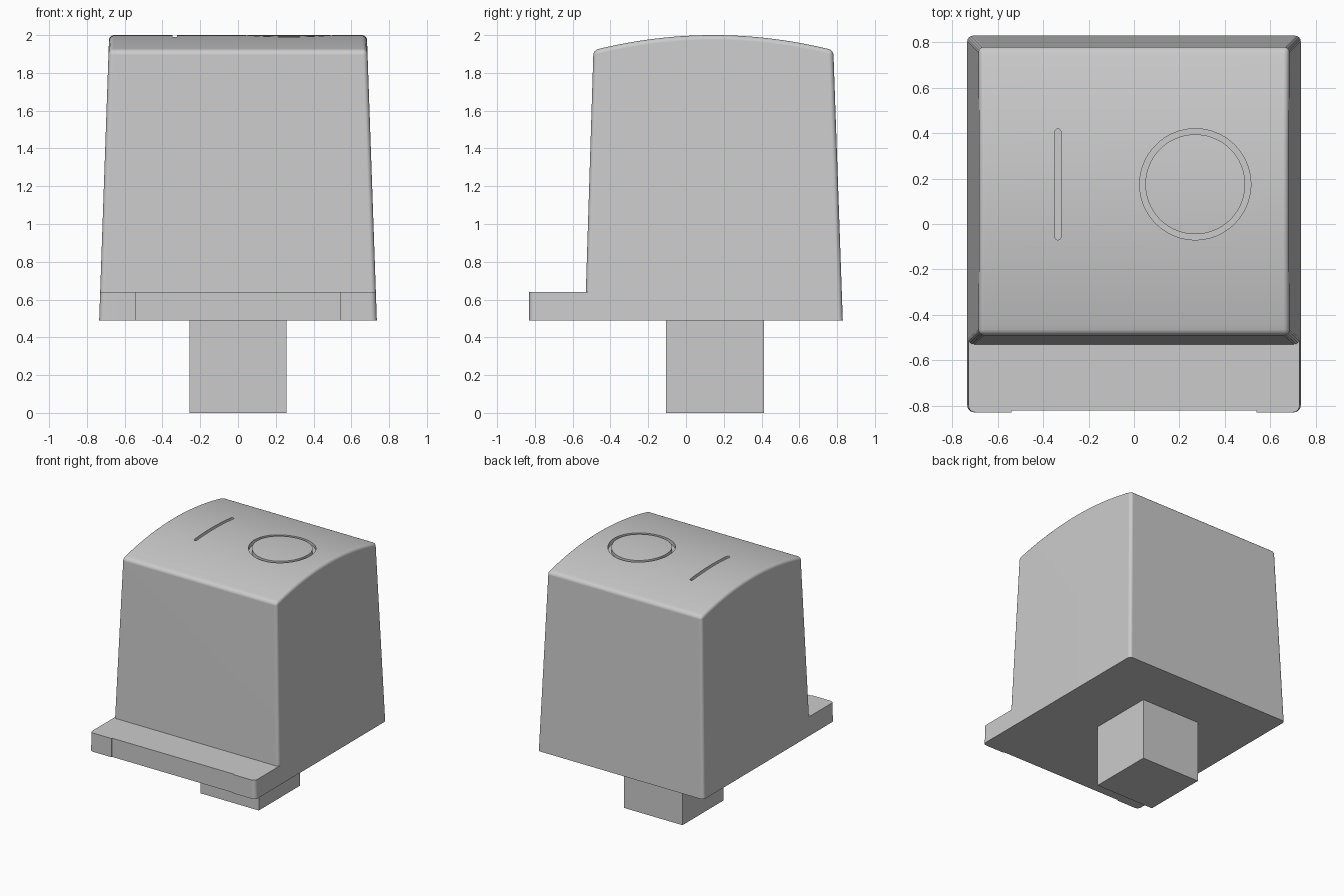
import bpy, bmesh, math

cube = bpy.data.objects.get("Cube")
if cube:
    bpy.data.objects.remove(cube, do_unlink=True)

grey = bpy.data.materials.new("light grey plastic")
grey.use_nodes = True
grey.diffuse_color = (0.6, 0.6, 0.6, 1)
grey.node_tree.nodes["Principled BSDF"].inputs["Base Color"].default_value = (0.6, 0.6, 0.6, 1)

BASE, SHELF, SHOULDER, CROWN = 0.49, 0.64, 1.92, 2.0
MID_Y, HALF_Y = 0.145, 0.635


def half_width(z):
    """Half width of the tapered sides at height z."""
    return 0.735 - 0.05 * (z - BASE) / (SHOULDER - BASE)


def make(name, bm):
    bmesh.ops.recalc_face_normals(bm, faces=bm.faces[:])
    mesh = bpy.data.meshes.new(name)
    bm.to_mesh(mesh)
    bm.free()
    mesh.materials.append(grey)
    obj = bpy.data.objects.new(name, mesh)
    bpy.context.collection.objects.link(obj)
    return obj


def prism(bm, lower, upper):
    """Solid between two matching outlines; returns the lengthwise edges."""
    a = [bm.verts.new(p) for p in lower]
    b = [bm.verts.new(p) for p in upper]
    bm.faces.new(a)
    bm.faces.new(b)
    n = len(a)
    for i in range(n):
        bm.faces.new((a[i], a[(i + 1) % n], b[(i + 1) % n], b[i]))
    return [bm.edges.get((p, q)) for p, q in zip(a, b)]


def box(bm, x0, x1, y0, y1, z0, z1):
    ring = [(x0, y0), (x1, y0), (x1, y1), (x0, y1)]
    return prism(bm, [(x, y, z0) for x, y in ring], [(x, y, z1) for x, y in ring])


def smooth(obj):
    bpy.ops.object.select_all(action="DESELECT")
    obj.select_set(True)
    bpy.context.view_layer.objects.active = obj
    bpy.ops.object.shade_smooth_by_angle(angle=math.radians(30))
    mod = obj.modifiers.new("clean shading", "WEIGHTED_NORMAL")
    mod.keep_sharp = True


# Tapered cap with an arched top: side profile spanned across the width
steps = 28
profile = [(-0.535, BASE)]
for i in range(steps + 1):
    t = 2 * i / steps - 1
    profile.append((MID_Y + HALF_Y * t, CROWN - (CROWN - SHOULDER) * t * t))
profile.append((0.83, BASE))
bm = bmesh.new()
prism(bm, [(-half_width(z), y, z) for y, z in profile],
      [(half_width(z), y, z) for y, z in profile])
bmesh.ops.recalc_face_normals(bm, faces=bm.faces[:])
rim = [e for e in bm.edges
       if e.calc_face_angle(0) > 0.5 and max(v.co.z for v in e.verts) > 1]
bmesh.ops.bevel(bm, geom=rim, offset=0.025, segments=4, profile=0.5,
                affect="EDGES", clamp_overlap=True)
cap = make("cap", bm)

# Engraved slot and ring in the arched top
FLOOR, ABOVE = 1.965, 2.1


def outline(cx, cy, r, stretch, z, n):
    pts = []
    for i in range(n):
        a = 2 * math.pi * (i + 0.5) / n
        y = r * math.sin(a)
        pts.append((cx + r * math.cos(a), cy + y + math.copysign(stretch, y), z))
    return pts


bm = bmesh.new()
prism(bm, outline(-0.335, 0.175, 0.013, 0.232, FLOOR, 16),
      outline(-0.335, 0.175, 0.013, 0.232, ABOVE, 16))
slot = make("slot_cutter", bm)

bm = bmesh.new()
n = 72
loops = [[bm.verts.new(p) for p in outline(0.27, 0.175, r, 0, z, n)]
         for r, z in ((0.245, FLOOR), (0.245, ABOVE), (0.22, ABOVE), (0.22, FLOOR))]
for k in range(4):
    a, b = loops[k], loops[(k + 1) % 4]
    for i in range(n):
        j = (i + 1) % n
        bm.faces.new((a[i], a[j], b[j], b[i]))
ring = make("ring_cutter", bm)

bpy.context.view_layer.objects.active = cap
for cutter in (slot, ring):
    cutter.hide_render = True
    mod = cap.modifiers.new("engrave", "BOOLEAN")
    mod.operation = "DIFFERENCE"
    mod.solver = "EXACT"
    mod.object = cutter
    bpy.ops.object.modifier_apply(modifier=mod.name)
    bpy.data.objects.remove(cutter, do_unlink=True)
smooth(cap)

# Front shelf: recessed middle bar and two rounded end blocks
bm = bmesh.new()
box(bm, -0.54, 0.54, -0.822, -0.5, BASE, SHELF)
make("shelf_middle", bm)

for side, name in ((1, "shelf_end_left"), (-1, "shelf_end_right")):
    bm = bmesh.new()
    levels = []
    for z in (BASE, SHELF):
        w = half_width(z)
        levels.append([(side * x, y, z) for x, y in
                       ((0.54, -0.83), (w, -0.83), (w, -0.48), (0.54, -0.48))])
    uprights = prism(bm, *levels)
    bmesh.ops.bevel(bm, geom=[uprights[1]], offset=0.03, segments=5,
                    profile=0.5, affect="EDGES")
    smooth(make(name, bm))

# Square mounting stem
bm = bmesh.new()
box(bm, -0.258, 0.258, -0.105, 0.413, 0, BASE + 0.02)
make("stem", bm)
